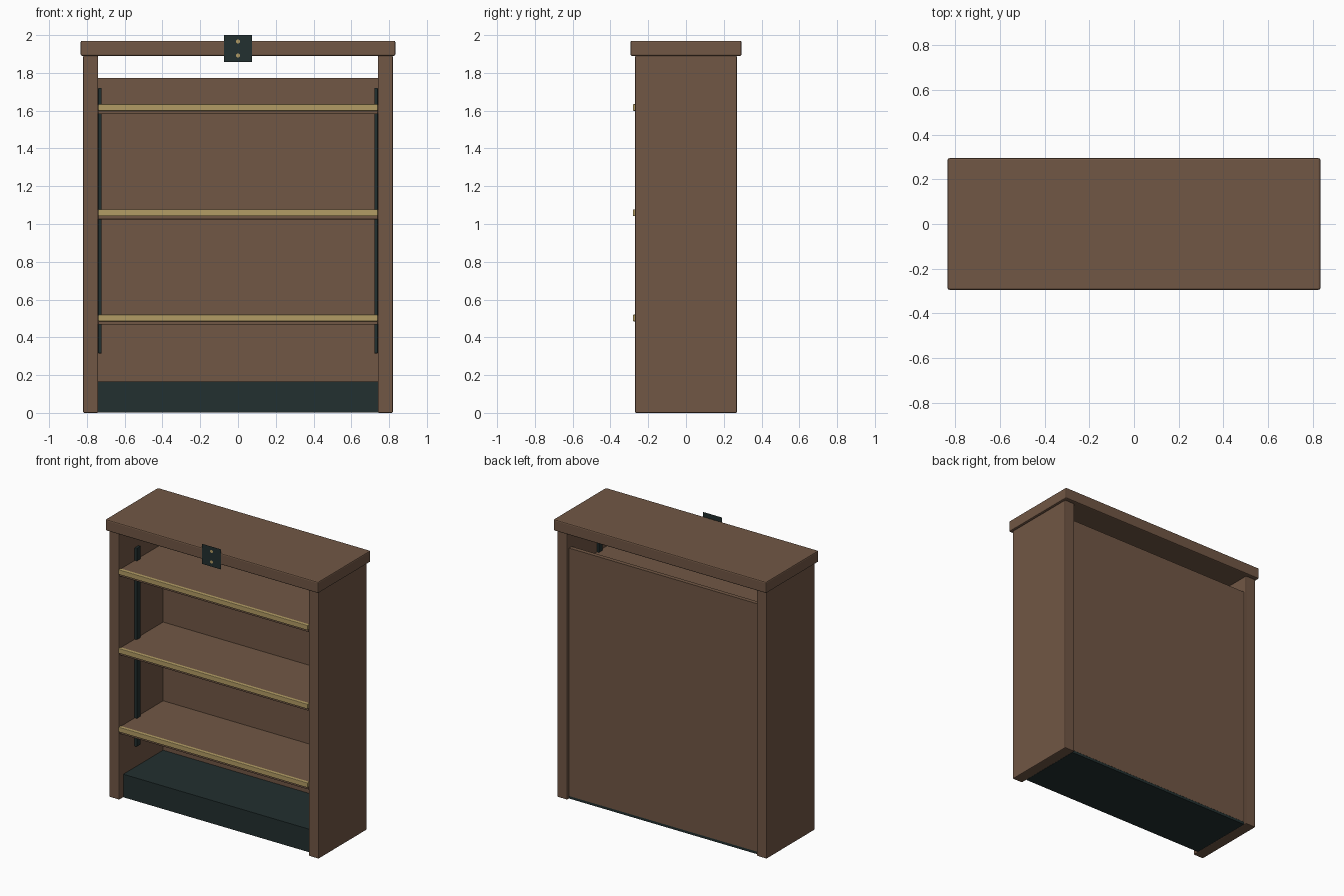
import bpy
from math import radians

cube = bpy.data.objects.get("Cube")
if cube:
    bpy.data.objects.remove(cube, do_unlink=True)


def material(name, rgb):
    m = bpy.data.materials.new(name)
    m.use_nodes = True
    m.diffuse_color = (*rgb, 1)
    bsdf = m.node_tree.nodes["Principled BSDF"]
    bsdf.inputs["Base Color"].default_value = (*rgb, 1)
    bsdf.inputs["Roughness"].default_value = 0.6
    return m


WOOD = material("brown wood", (0.165, 0.095, 0.059))
DARK = material("dark green black", (0.016, 0.029, 0.029))
BRASS = material("pale brass", (0.45, 0.335, 0.13))


def box(name, mat, x, y, z, bevel=0.0):
    """Box between (min, max) pairs on each axis, with an optional soft edge."""
    spans = (x, y, z)
    bpy.ops.mesh.primitive_cube_add(size=1, location=[(a + b) / 2 for a, b in spans])
    ob = bpy.context.object
    ob.name = name
    ob.scale = [b - a for a, b in spans]
    bpy.ops.object.transform_apply(location=False, rotation=False, scale=True)
    ob.data.materials.append(mat)
    if bevel:
        mod = ob.modifiers.new("soft_edge", "BEVEL")
        mod.width = bevel
        mod.segments = 2
    return ob


INNER, OUTER, DEPTH = 0.74, 0.82, 0.27
inside = (-INNER, INNER)

# Carcass: two sides, overhanging top, recessed back and plinth
for side, s in (("left", 1), ("right", -1)):
    box(f"{side}_side", WOOD, sorted((s * INNER, s * OUTER)), (-DEPTH, DEPTH), (0, 1.89), 0.006)
    # Shelf support rail on the inner wall
    box(f"{side}_rail", DARK, sorted((s * 0.722, s * INNER)), (-0.1, -0.058), (0.315, 1.72), 0.003)
box("top_board", WOOD, (-0.833, 0.833), (-0.294, 0.294), (1.89, 1.97), 0.008)
box("back_panel", WOOD, inside, (0.22, 0.25), (0.02, 1.774))
box("plinth", DARK, inside, (-0.225, 0.249), (0.002, 0.165))

# Three evenly spaced shelves with brass front trim
for i in range(3):
    top = 0.52 + 0.557 * i
    box(f"shelf_{i + 1}", WOOD, inside, (-0.268, 0.22), (top - 0.052, top - 0.004), 0.003)
    box(f"shelf_trim_{i + 1}", BRASS, inside, (-0.281, -0.255), (top - 0.035, top), 0.004)

# Flat plate on the front edge of the top, with two brass studs
FRONT = (radians(90), 0, 0)
bpy.ops.mesh.primitive_plane_add(size=0.146, location=(0, -0.2955, 1.929), rotation=FRONT)
plate = bpy.context.object
plate.name = "front_plate"
plate.scale.y = 0.142 / 0.146
plate.data.materials.append(DARK)
for name, z in (("upper_stud", 1.966), ("lower_stud", 1.892)):
    bpy.ops.mesh.primitive_circle_add(vertices=16, radius=0.011, fill_type="NGON",
                                      location=(0, -0.2965, z), rotation=FRONT)
    stud = bpy.context.object
    stud.name = name
    stud.data.materials.append(BRASS)
